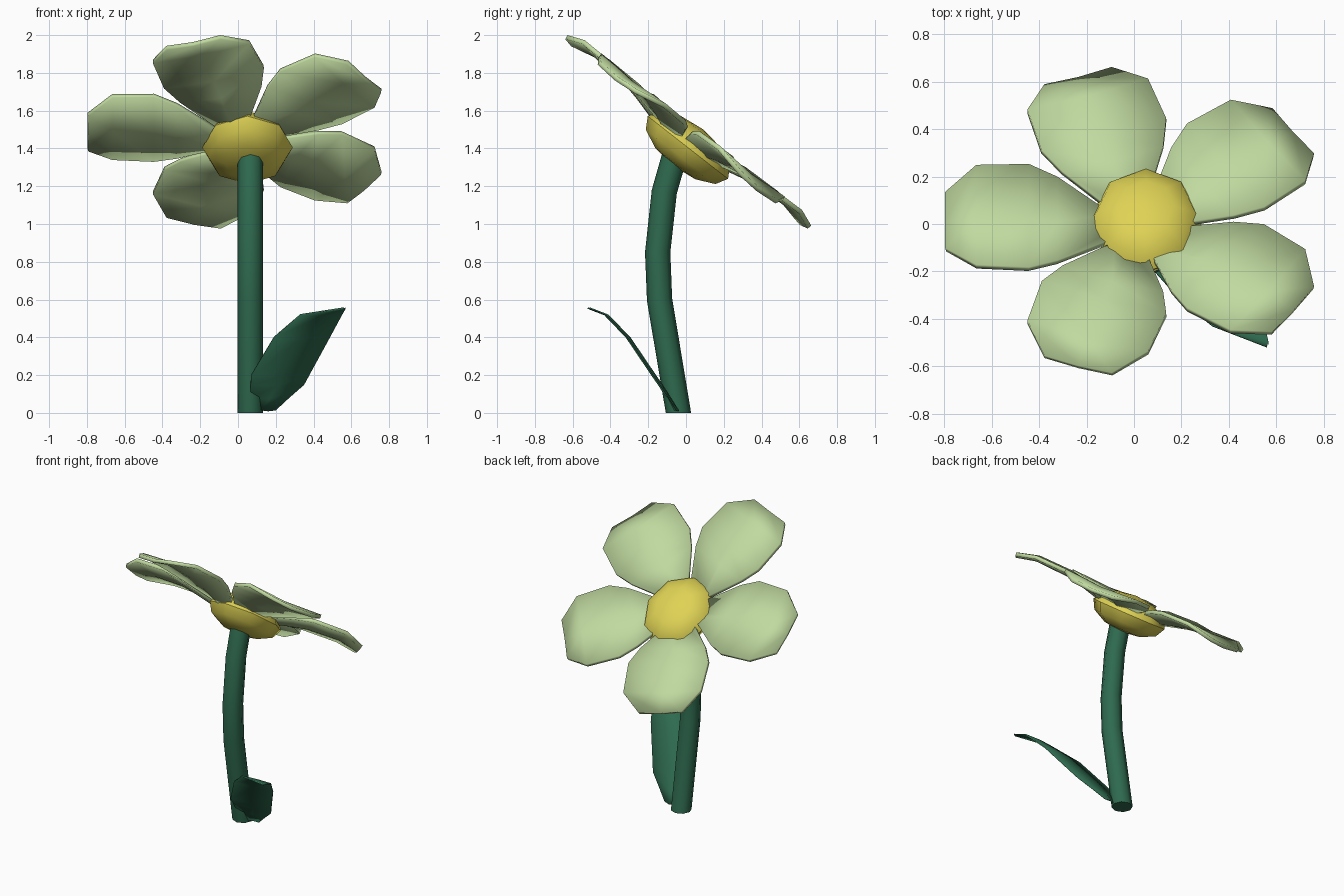
import bpy, bmesh
from math import radians
from mathutils import Matrix, Vector

cube = bpy.data.objects.get("Cube")
if cube:
    bpy.data.objects.remove(cube, do_unlink=True)


def material(name, color):
    mat = bpy.data.materials.new(name)
    mat.use_nodes = True
    mat.diffuse_color = (*color, 1)
    mat.node_tree.nodes["Principled BSDF"].inputs["Base Color"].default_value = (*color, 1)
    return mat


PETAL = material("pale_green", (0.53, 0.70, 0.35))
YELLOW = material("pollen_yellow", (0.74, 0.65, 0.09))
GREEN = material("deep_green", (0.028, 0.145, 0.078))
TILT = Matrix.Rotation(radians(-38), 4, "X")


def add_object(name, bm, mat, matrix=None, thickness=0, angle=50):
    bmesh.ops.recalc_face_normals(bm, faces=bm.faces)
    mesh = bpy.data.meshes.new(name)
    bm.to_mesh(mesh)
    bm.free()
    mesh.materials.append(mat)
    obj = bpy.data.objects.new(name, mesh)
    bpy.context.collection.objects.link(obj)
    if matrix:
        obj.matrix_world = matrix
    if thickness:
        solid = obj.modifiers.new("thickness", "SOLIDIFY")
        solid.thickness = thickness
        solid.offset = 0
    bpy.ops.object.select_all(action="DESELECT")
    obj.select_set(True)
    bpy.context.view_layer.objects.active = obj
    bpy.ops.object.shade_smooth_by_angle(angle=radians(angle))
    return obj


def bridge_rows(rows, closed=False):
    """Skin a list of point rows of equal length."""
    bm = bmesh.new()
    grid = [[bm.verts.new(p) for p in row] for row in rows]
    for a, b in zip(grid, grid[1:]):
        count = len(a)
        for i in range(count if closed else count - 1):
            j = (i + 1) % count
            bm.faces.new((a[i], a[j], b[j], b[i]))
    if closed:
        bm.faces.new(grid[0])
        bm.faces.new(grid[-1])
    return bm


# Stem: an eight-sided tube swept along a gentle bow (y, z, lean)
stem_path = [(-0.04, 0, 0), (-0.14, 0.6, 6), (-0.15, 0.85, 0),
             (-0.115, 1.17, -9), (-0.055, 1.38, -22)]
rings = []
for y, z, lean in stem_path:
    turn = Matrix.Rotation(radians(lean), 4, "X")
    rings.append([Vector((0.065, y, z)) + turn @ Matrix.Rotation(radians(45 * i), 4, "Z")
                  @ Vector((0.067, 0, 0)) for i in range(8)])
add_object("stem", bridge_rows(rings, closed=True), GREEN)

# Leaf: rows of left x, right x, y, z, leaning out from the stem foot
leaf_rows = [(0.12, 0.2, -0.05, 0.015), (0.067, 0.27, -0.09, 0.08),
             (0.067, 0.35, -0.135, 0.15), (0.07, 0.377, -0.17, 0.2),
             (0.19, 0.486, -0.305, 0.4), (0.33, 0.55, -0.42, 0.52),
             (0.56, 0.57, -0.51, 0.555)]
leaf = [[(l, y - 0.01, z), ((l + r) / 2, y + 0.01, z - 0.005), (r, y, z)]
        for l, r, y, z in leaf_rows]
add_object("leaf", bridge_rows(leaf), GREEN, thickness=0.008)

# Petals: five copies of one cupped blade (reach, half width, height, cup)
petal_rows = [(0.11, 0.07, 0.02, 0.03), (0.34, 0.225, 0.075, 0.025),
              (0.46, 0.277, 0.095, 0.02), (0.68, 0.268, 0.1, 0.015),
              (0.81, 0.15, 0.065, 0.01)]
blade = [[(r, -w, h), (r, 0, h - cup), (r, w, h)] for r, w, h, cup in petal_rows]
hub = Matrix.Translation((0.015, -0.03, 1.435)) @ TILT
for i in range(5):
    spin = Matrix.Rotation(radians(36 + 72 * i), 4, "Z")
    add_object(f"petal_{i + 1}", bridge_rows(blade), PETAL, hub @ spin, thickness=0.025)

# Flower centre: a flattened faceted ball
bm = bmesh.new()
bmesh.ops.create_uvsphere(bm, u_segments=8, v_segments=6, radius=1)
bmesh.ops.scale(bm, vec=(0.24, 0.27, 0.125), verts=bm.verts)
add_object("flower_centre", bm, YELLOW, Matrix.Translation((0.05, 0.01, 1.405)) @ TILT)
